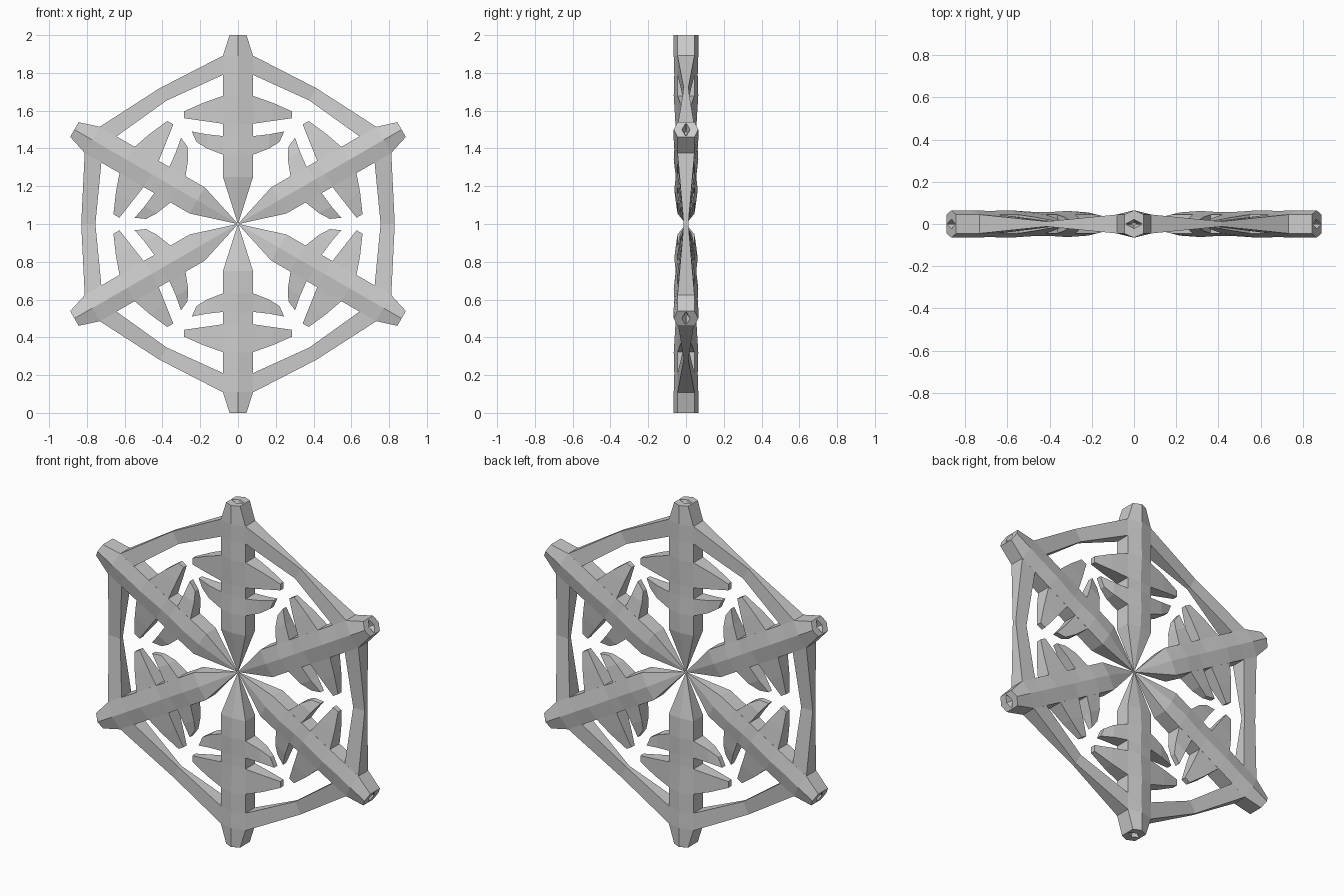
import bpy, bmesh
from math import sin, cos, pi, radians
from mathutils import Matrix, Vector

if "Cube" in bpy.data.objects:
    bpy.data.objects.remove(bpy.data.objects["Cube"])

CENTRE = Matrix.Translation((0, 0, 1))


def loft(name, sections, matrix, cap_start=False, cap_end=True):
    """Skin a chain of matching cross-sections with flat faces."""
    bm = bmesh.new()
    rings = [[bm.verts.new(p) for p in s] for s in sections]
    n = len(rings[0])
    for a, b in zip(rings, rings[1:]):
        for i in range(n):
            j = (i + 1) % n
            bm.faces.new((a[i], a[j], b[j], b[i]))
    if cap_start:
        bm.faces.new(rings[0][::-1])
    if cap_end:
        bm.faces.new(rings[-1])
    bmesh.ops.remove_doubles(bm, verts=bm.verts, dist=0.0001)
    bmesh.ops.recalc_face_normals(bm, faces=bm.faces)
    bm.transform(matrix)
    mesh = bpy.data.meshes.new(name)
    bm.to_mesh(mesh)
    bm.free()
    obj = bpy.data.objects.new(name, mesh)
    bpy.context.collection.objects.link(obj)
    return obj


def hexagon(r, half_width, ridge, edge):
    """Arm cross-section: flat sides with a ridge front and back."""
    w = half_width
    return [(0, -ridge, r), (w, -edge, r), (w, edge, r),
            (0, ridge, r), (-w, edge, r), (-w, -edge, r)]


def slab(side, low, high, half_depth):
    """Rectangular branch cross-section between two (x, r) points."""
    d = half_depth
    return [(side * low[0], -d, low[1]), (side * low[0], d, low[1]),
            (side * high[0], d, high[1]), (side * high[0], -d, high[1])]


# arm stations: radius, half width, ridge depth, edge depth
ARM = [(0.005, 0.002, 0.002, 0.001), (0.25, 0.08, 0.055, 0.045),
       (0.365, 0.08, 0.062, 0.045), (0.47, 0.08, 0.056, 0.045),
       (0.53, 0.08, 0.056, 0.045), (0.68, 0.08, 0.065, 0.045),
       (0.79, 0.08, 0.062, 0.045), (0.89, 0.08, 0.065, 0.045),
       (1.0, 0.045, 0.065, 0.045),
       (1.0, 0.037, 0.022, 0.003), (0.96, 0.012, 0.008, 0.001)]

# branch stations: lower point, upper point, half depth
INNER_TWIG = [((0.075, 0.365), (0.075, 0.465), 0.045),
              ((0.165, 0.40), (0.165, 0.475), 0.032),
              ((0.22, 0.435), (0.245, 0.49), 0.015)]
OUTER_TWIG = [((0.075, 0.53), (0.075, 0.68), 0.045),
              ((0.18, 0.545), (0.18, 0.643), 0.032),
              ((0.285, 0.56), (0.285, 0.597), 0.015)]
MID_IN, MID_OUT = 0.755, 0.83
RIM = [((0.078, 0.79), (0.078, 0.892), 0.045),
       ((sin(pi / 6) * MID_IN, cos(pi / 6) * MID_IN),
        (sin(pi / 6) * MID_OUT, cos(pi / 6) * MID_OUT), 0.012)]

for k in range(6):
    turn = CENTRE @ Matrix.Rotation(radians(60 * k), 4, 'Y')
    # ridged arm with a sunken tip
    loft("arm", [hexagon(*s) for s in ARM], turn, cap_start=True)
    # twigs and half rim bars, mirrored either side of the arm
    for side in (1, -1):
        loft("inner_twig", [slab(side, *s) for s in INNER_TWIG], turn)
        loft("outer_twig", [slab(side, *s) for s in OUTER_TWIG], turn)
        loft("rim_bar", [slab(side, *s) for s in RIM], turn, cap_end=False)
